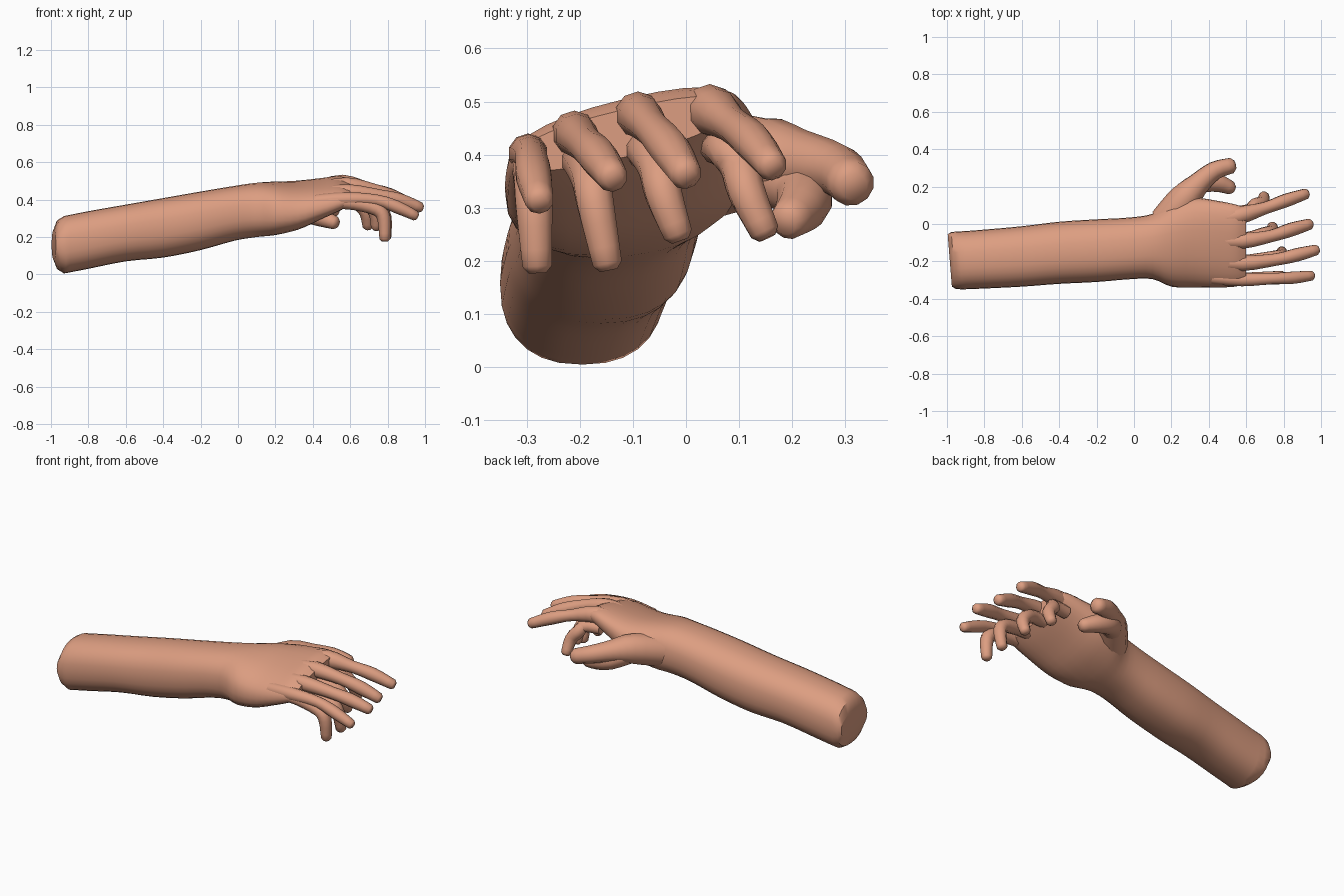
import bpy, bmesh, math
from mathutils import Vector

if "Cube" in bpy.data.objects:
    bpy.data.objects.remove(bpy.data.objects["Cube"])

skin = bpy.data.materials.new("skin")
skin.diffuse_color = (0.72, 0.34, 0.22, 1)
skin.use_nodes = True
skin.node_tree.nodes["Principled BSDF"].inputs["Base Color"].default_value = skin.diffuse_color


def smooth_rows(rows, steps):
    """Catmull-Rom interpolation through rows of numbers."""
    out = []
    for i in range(len(rows) - 1):
        a, b, c, d = (rows[max(0, min(len(rows) - 1, i + k))] for k in (-1, 0, 1, 2))
        for s in range(steps):
            t = s / steps
            out.append([0.5 * (2 * q + (r - p) * t + (2 * p - 5 * q + 4 * r - w) * t * t
                               + (3 * q - p - 3 * r + w) * t ** 3)
                        for p, q, r, w in zip(a, b, c, d)])
    out.append(list(rows[-1]))
    return out


def loft(name, rings, angle):
    """Skin a list of equal point rings and cap both ends."""
    bm = bmesh.new()
    vs = [[bm.verts.new(p) for p in ring] for ring in rings]
    n = len(vs[0])
    for a, b in zip(vs, vs[1:]):
        for i in range(n):
            bm.faces.new((a[i], a[(i + 1) % n], b[(i + 1) % n], b[i]))
    bm.faces.new(vs[0])
    bm.faces.new(vs[-1])
    bmesh.ops.recalc_face_normals(bm, faces=bm.faces)
    mesh = bpy.data.meshes.new(name)
    bm.to_mesh(mesh)
    bm.free()
    mesh.materials.append(skin)
    ob = bpy.data.objects.new(name, mesh)
    bpy.context.collection.objects.link(ob)
    bpy.ops.object.select_all(action='DESELECT')
    ob.select_set(True)
    bpy.context.view_layer.objects.active = ob
    bpy.ops.object.shade_smooth_by_angle(angle=math.radians(angle))


def arm_ring(x, y0, y1, z0, z1, slope, sy=1, sz=1, shear=0, n=28):
    """Rounded-box section across x, tilted by slope along y."""
    ring = []
    for i in range(n):
        a = 2 * math.pi * i / n
        c, s = math.cos(a), math.sin(a)
        y = math.copysign(abs(c) ** 0.84, c) * (y1 - y0) / 2 * sy
        z = math.copysign(abs(s) ** 0.84, s) * (z1 - z0) / 2 * sz
        ring.append((x - shear * y, (y0 + y1) / 2 + y, (z0 + z1) / 2 + z + slope * y))
    return ring


def tube(name, rows, sides=10, flat=1.0):
    """Finger through (x, y, z, radius) points with a blunt tip."""
    rows = smooth_rows(rows, 3)
    pts = [Vector(r[:3]) for r in rows]
    rings = []
    for i, p in enumerate(pts):
        d = (pts[min(i + 1, len(pts) - 1)] - pts[max(i - 1, 0)]).normalized()
        u = Vector((0, 1, 0))
        u = (u - d * u.dot(d)).normalized()
        v = d.cross(u)
        r = rows[i][3]
        ring = [p + u * r * flat * math.cos(2 * math.pi * (k + 0.5) / sides)
                + v * r * math.sin(2 * math.pi * (k + 0.5) / sides) for k in range(sides)]
        rings.append(ring)
    tip = pts[-1] + d * rows[-1][3] * 0.45
    rings.append([tip + (q - pts[-1]) * 0.6 for q in rings[-1]])
    loft(name, rings, 50)


# forearm, wrist and palm: x, y range, z range, tilt
stations = [
    (-0.93, -0.35, -0.04, 0.005, 0.312, 0.0),
    (-0.80, -0.345, -0.03, 0.03, 0.338, 0.0),
    (-0.60, -0.335, -0.012, 0.07, 0.373, 0.0),
    (-0.40, -0.32, 0.012, 0.09, 0.408, 0.0),
    (-0.20, -0.31, 0.025, 0.13, 0.443, 0.0),
    (-0.02, -0.295, 0.035, 0.18, 0.473, 0.02),
    (0.10, -0.295, 0.055, 0.20, 0.49, 0.06),
    (0.20, -0.335, 0.11, 0.215, 0.492, 0.12),
    (0.32, -0.34, 0.14, 0.25, 0.49, 0.18),
    (0.44, -0.34, 0.125, 0.31, 0.497, 0.22),
    (0.54, -0.335, 0.105, 0.36, 0.505, 0.24),
    (0.60, -0.32, 0.085, 0.395, 0.485, 0.24),
]
rings = [arm_ring(*r) for r in smooth_rows(stations, 3)]
first = stations[0]
rings[0] = arm_ring(*first, shear=0.08)
rings.insert(0, arm_ring(-0.965, *first[1:], sy=0.98, sz=0.86, shear=0.08))
rings.insert(0, arm_ring(-0.985, *first[1:], sy=0.9, sz=0.5, shear=0.08))
loft("forearm_and_palm", rings, 40)

# straight fingers
tube("index_finger", [(0.42, 0.02, 0.46, 0.04), (0.56, 0.045, 0.483, 0.05), (0.70, 0.085, 0.457, 0.034),
                      (0.81, 0.125, 0.425, 0.037), (0.92, 0.162, 0.378, 0.029)])
tube("middle_finger", [(0.42, -0.085, 0.45, 0.04), (0.58, -0.09, 0.475, 0.044), (0.73, -0.065, 0.45, 0.034),
                       (0.84, -0.03, 0.41, 0.038), (0.94, 0.0, 0.362, 0.03)])
tube("ring_finger", [(0.42, -0.195, 0.42, 0.04), (0.58, -0.21, 0.44, 0.043), (0.76, -0.19, 0.42, 0.034),
                     (0.87, -0.165, 0.395, 0.037), (0.975, -0.138, 0.357, 0.029)])
tube("little_finger", [(0.42, -0.285, 0.39, 0.038), (0.58, -0.297, 0.402, 0.038), (0.74, -0.292, 0.396, 0.031),
                       (0.85, -0.287, 0.36, 0.034), (0.95, -0.276, 0.313, 0.027)])

# curled fingers: knuckle y, bend x, tip x, tip y, tip z, bend z
for name, y, xb, xt, yt, zt, zb in (
        ("index", 0.06, 0.675, 0.695, 0.148, 0.255, 0.36),
        ("middle", -0.085, 0.725, 0.74, -0.015, 0.25, 0.355),
        ("ring", -0.205, 0.775, 0.79, -0.148, 0.195, 0.335),
        ("little", -0.295, 0.77, 0.785, -0.28, 0.19, 0.33)):
    ym = y + (yt - y) * 0.45
    tube("curled_" + name + "_finger", [
        (0.52, y, zb + 0.055, 0.035), (0.62, y + (yt - y) * 0.15, zb + 0.05, 0.036),
        (xb - 0.03, ym, zb + 0.02, 0.037), (xb + 0.01, ym + (yt - ym) * 0.3, zb - 0.03, 0.036),
        (xt, yt, zt, 0.029)])

# raised and tucked thumbs
tube("thumb", [(0.17, 0.01, 0.36, 0.09), (0.27, 0.135, 0.39, 0.085), (0.345, 0.215, 0.385, 0.062),
               (0.43, 0.285, 0.37, 0.05), (0.52, 0.312, 0.345, 0.043)], 12)
tube("tucked_thumb", [(0.27, 0.14, 0.37, 0.06), (0.35, 0.215, 0.335, 0.056), (0.44, 0.22, 0.305, 0.05),
                      (0.52, 0.192, 0.275, 0.036)], 12)
